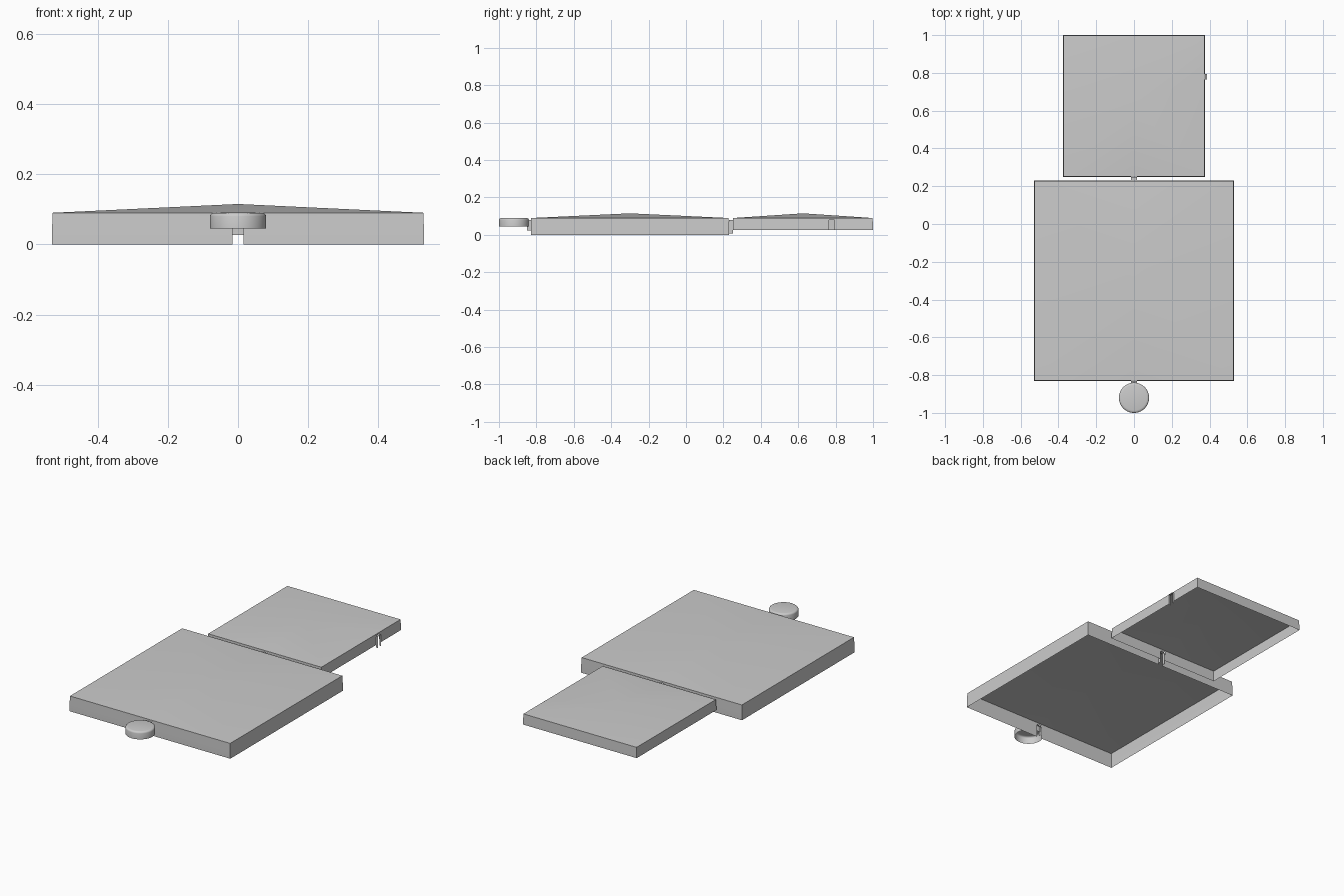
import bpy, bmesh, math
from mathutils import Vector

if "Cube" in bpy.data.objects:
    bpy.data.objects.remove(bpy.data.objects["Cube"])

SLOT = 0.015      # half width of each channel
SLOT_TOP = 0.08   # height of each channel roof


def finish(bm, name, angle=30):
    bmesh.ops.remove_doubles(bm, verts=bm.verts, dist=0.0004)
    bmesh.ops.recalc_face_normals(bm, faces=bm.faces)
    me = bpy.data.meshes.new(name)
    bm.to_mesh(me)
    bm.free()
    ob = bpy.data.objects.new(name, me)
    bpy.context.collection.objects.link(ob)
    bpy.ops.object.select_all(action='DESELECT')
    ob.select_set(True)
    bpy.context.view_layer.objects.active = ob
    bpy.ops.object.shade_smooth_by_angle(angle=math.radians(angle))
    return ob


def cover(name, cy, half, z0, slots):
    """Open-bottomed thin shell with a shallow pyramid roof.
    slots: side index (0 front, 1 right, 2 back, 3 left) -> offset along that wall."""
    bm = bmesh.new()
    rows = [z0, 0.047, SLOT_TOP, 0.09]
    inset = [0.0, 0.0, 0.002, 0.002]
    apex = bm.verts.new((0, cy, 0.115))
    for side in range(4):
        a = side * math.pi / 2
        along = Vector((math.cos(a), math.sin(a), 0))
        out = Vector((math.sin(a), -math.cos(a), 0))
        cols = [-1, 1]
        if side in slots:
            o = slots[side]
            cols = [-1, (o - SLOT) / half, (o + SLOT) / half, 1]
        grid = []
        for z, d in zip(rows, inset):
            h = half - d
            grid.append([bm.verts.new(along * (c * h) + out * h + Vector((0, cy, z)))
                         for c in cols])
        for r in range(3):
            for c in range(len(cols) - 1):
                if side in slots and c == 1 and r < 2:
                    continue  # the slot opening
                bm.faces.new((grid[r][c], grid[r][c + 1],
                              grid[r + 1][c + 1], grid[r + 1][c]))
        top = grid[3]
        for c in range(len(cols) - 1):
            bm.faces.new((top[c], top[c + 1], apex))
    return finish(bm, name)


def channel(name, start, end, z0, capped=False):
    """Short roofed passage between two points on the plan."""
    bm = bmesh.new()
    s, e = Vector((*start, 0)), Vector((*end, 0))
    d = (e - s).normalized()
    n = Vector((-d.y, d.x, 0)) * SLOT
    profile = [(-1, z0), (-1, SLOT_TOP), (1, SLOT_TOP), (1, z0)]
    ends = [[bm.verts.new(p + n * k + Vector((0, 0, z))) for k, z in profile]
            for p in (s, e)]
    for i in range(3):
        bm.faces.new((ends[0][i], ends[0][i + 1], ends[1][i + 1], ends[1][i]))
    if capped:
        bm.faces.new(ends[1])
    return finish(bm, name)


# Two square covers
cover("large_cover", -0.30, 0.53, 0.0, {0: 0.0, 2: 0.0})
cover("small_cover", 0.625, 0.375, 0.027, {0: 0.0, 1: 0.155})

# Passages
channel("front_channel", (0, -0.83), (0, -0.85), 0.022)
channel("middle_channel", (0, 0.23), (0, 0.25), 0.008)
channel("side_channel", (0.375, 0.78), (0.386, 0.78), 0.012)

# Round cover with a softened rim, open underneath
bm = bmesh.new()
prof = [(0.08, 0.045), (0.08, 0.08), (0.0785, 0.085), (0.074, 0.0885), (0.067, 0.09), (0.0, 0.091)]
pts = [bm.verts.new((r, -0.92, z)) for r, z in prof]
edges = [bm.edges.new(p) for p in zip(pts, pts[1:])]
bmesh.ops.spin(bm, geom=pts + edges, cent=(0, -0.92, 0), axis=(0, 0, 1),
               angle=2 * math.pi, steps=48)
finish(bm, "round_cover", 40)
